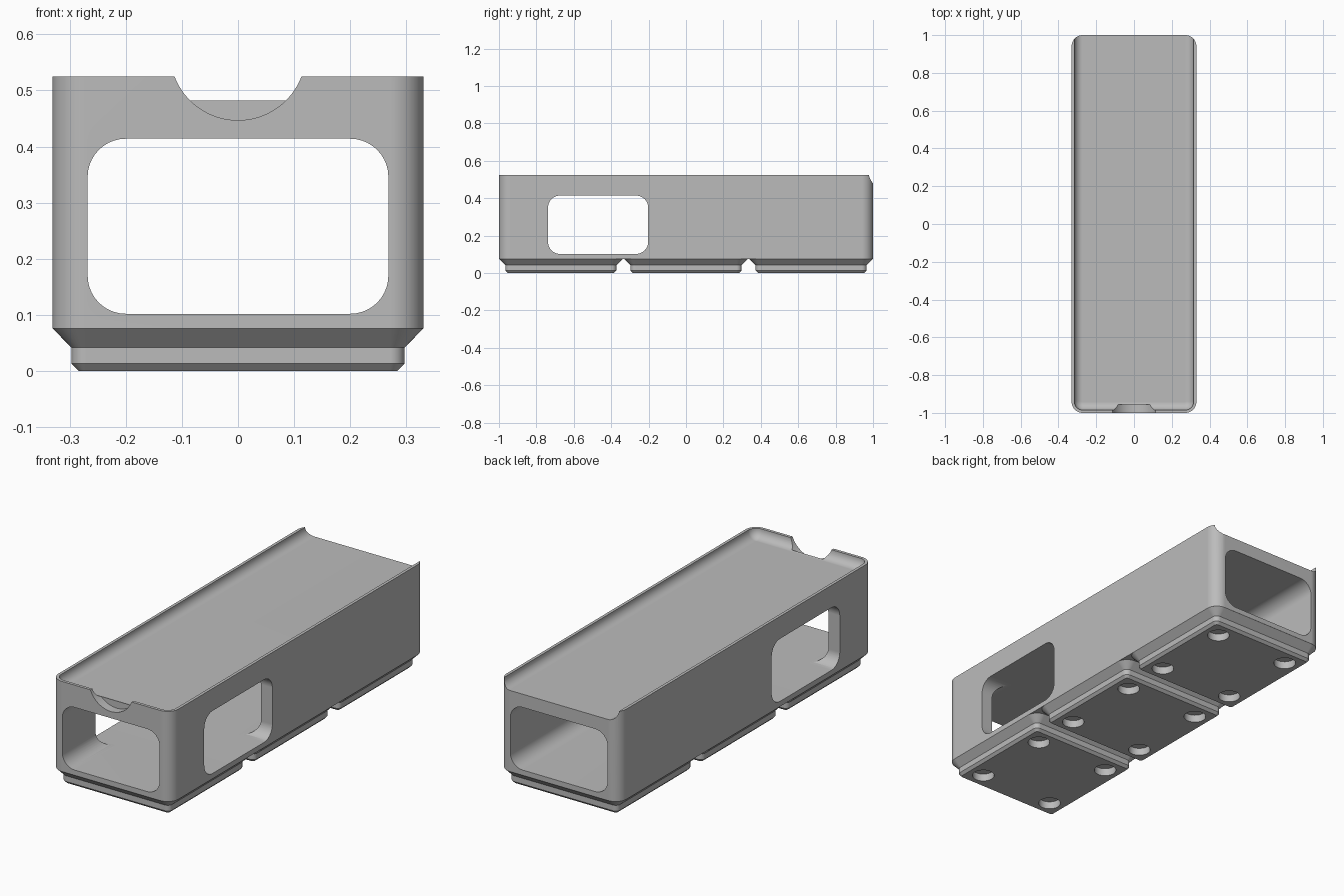
import bpy, bmesh, math
from mathutils import Matrix, Vector

cube = bpy.data.objects.get("Cube")
if cube:
    bpy.data.objects.remove(cube, do_unlink=True)

PITCH = 0.669
TOP = 0.525
FLOOR = 0.48
BASE = 0.076

grey = bpy.data.materials.new("plain grey")
grey.use_nodes = True
colour = (0.5, 0.5, 0.5, 1)
grey.diffuse_color = colour
grey.node_tree.nodes["Principled BSDF"].inputs["Base Color"].default_value = colour


def loft(name, sections, matrix=Matrix(), steps=10):
    """Stack rounded rectangles given as (height, half width, half depth, radius)."""
    bm = bmesh.new()
    rings = []
    for z, hx, hy, r in sections:
        ring = []
        for corner, (sx, sy) in enumerate(((1, 1), (-1, 1), (-1, -1), (1, -1))):
            for i in range(steps + 1):
                a = (corner + i / steps) * math.pi / 2
                ring.append(bm.verts.new((sx * (hx - r) + r * math.cos(a),
                                          sy * (hy - r) + r * math.sin(a), z)))
        rings.append(ring)
    n = len(rings[0])
    for low, high in zip(rings, rings[1:]):
        for i in range(n):
            j = (i + 1) % n
            bm.faces.new((low[i], low[j], high[j], high[i]))
    bm.faces.new(rings[0][::-1])
    bm.faces.new(rings[-1])
    bm.transform(matrix)
    bmesh.ops.recalc_face_normals(bm, faces=bm.faces)
    return add_object(name, bm)


def cylinder(name, radius, depth, matrix, sides=48):
    bm = bmesh.new()
    bmesh.ops.create_cone(bm, cap_ends=True, segments=sides, radius1=radius,
                          radius2=radius, depth=depth, matrix=matrix)
    return add_object(name, bm)


def add_object(name, bm):
    mesh = bpy.data.meshes.new(name)
    bm.to_mesh(mesh)
    bm.free()
    mesh.materials.append(grey)
    ob = bpy.data.objects.new(name, mesh)
    bpy.context.collection.objects.link(ob)
    return ob


def cut(ob, cutters):
    """Subtract the cutters and discard them."""
    for c in cutters:
        m = ob.modifiers.new("cut", 'BOOLEAN')
        m.operation = 'DIFFERENCE'
        m.solver = 'EXACT'
        m.object = c
    graph = bpy.context.evaluated_depsgraph_get()
    mesh = bpy.data.meshes.new_from_object(ob.evaluated_get(graph))
    ob.modifiers.clear()
    ob.data = mesh
    for c in cutters:
        bpy.data.objects.remove(c, do_unlink=True)


def finish(ob):
    bpy.ops.object.select_all(action='DESELECT')
    ob.select_set(True)
    bpy.context.view_layer.objects.active = ob
    bpy.ops.object.shade_smooth_by_angle(angle=math.radians(25))
    m = ob.modifiers.new("even shading", 'WEIGHTED_NORMAL')
    m.keep_sharp = True


# Body block
body = loft("body", [(BASE, 0.3307, 1, 0.06), (TOP, 0.3307, 1, 0.06)])

# Shallow tray with a filleted floor, open at the back
fillet = 0.043
front_wall, back_end = -0.985, 1.3
tray_half = (back_end - front_wall) / 2
tray_sections = []
for i in range(9):
    a = i / 8 * math.pi / 2
    inset = fillet * (1 - math.sin(a))
    tray_sections.append((FLOOR + fillet * (1 - math.cos(a)),
                          0.316 - inset, tray_half - inset, 0.045 - inset))
tray_sections.append((TOP + 0.1, 0.316, tray_half, 0.045))
tray = loft("tray_cutter", tray_sections,
            Matrix.Translation((0, (front_wall + back_end) / 2, 0)))

# Tunnel along the length and windows through both sides
mid_z, half_z = 0.258, 0.156
tunnel = loft("tunnel_cutter", [(-1.2, 0.268, half_z, 0.068), (1.2, 0.268, half_z, 0.068)],
              Matrix.Translation((0, 0, mid_z)) @ Matrix.Rotation(math.pi / 2, 4, 'X'))
window = loft("window_cutter", [(-0.5, half_z, 0.268, 0.065), (0.5, half_z, 0.268, 0.065)],
              Matrix.Translation((0, -0.47, mid_z)) @ Matrix.Rotation(math.pi / 2, 4, 'Y'))

# Thumb notch in the front lip
notch = cylinder("notch_cutter", 0.121, 0.2,
                 Matrix.Translation((0, -1.055, 0.568)) @ Matrix.Rotation(math.pi / 2, 4, 'X'), 96)
cut(body, [tray, tunnel, window, notch])
finish(body)

# Three stepped feet, each with four round recesses underneath
for i, place in enumerate(("front", "middle", "back")):
    y = (i - 1) * PITCH
    foot = loft(place + "_foot", [(0, 0.284, 0.284, 0.013), (0.013, 0.2965, 0.2965, 0.0255),
                                  (0.0415, 0.2965, 0.2965, 0.0255), (BASE, 0.3307, 0.3307, 0.06)],
                Matrix.Translation((0, y, 0)))
    recesses = [cylinder("recess_cutter", 0.052, 0.076,
                         Matrix.Translation((sx * 0.207, y + sy * 0.207, 0)))
                for sx in (-1, 1) for sy in (-1, 1)]
    cut(foot, recesses)
    finish(foot)
